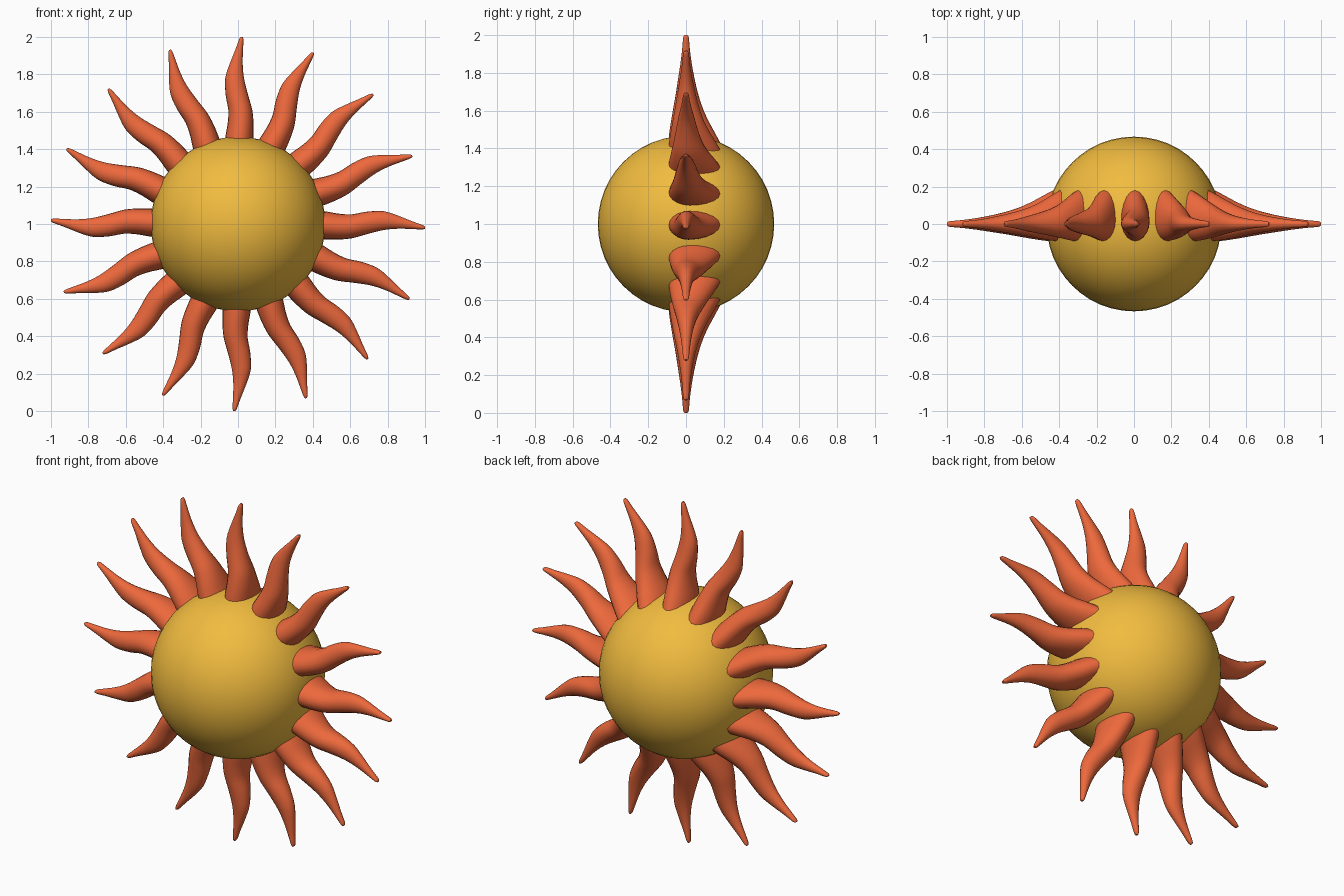
import bpy, bmesh, math
from mathutils import Vector

if "Cube" in bpy.data.objects:
    bpy.data.objects.remove(bpy.data.objects["Cube"])

RAYS = 16
SIDES = 20
CENTRE = (0, 0, 1)


def material(name, colour):
    m = bpy.data.materials.new(name)
    m.diffuse_color = (*colour, 1)
    m.use_nodes = True
    m.node_tree.nodes["Principled BSDF"].inputs["Base Color"].default_value = m.diffuse_color
    return m


gold = material("gold", (0.88, 0.50, 0.05))
orange = material("orange", (0.85, 0.14, 0.045))

# Round body
bpy.ops.mesh.primitive_uv_sphere_add(segments=48, ring_count=24, radius=0.467, location=CENTRE)
body = bpy.context.object
body.name = "sun_body"
body.data.materials.append(gold)
bpy.ops.object.shade_smooth()

# Flame stations: radius, sideways offset, half width, front y, back y
stations = [
    (0.40, -0.002, 0.078, -0.095, 0.195),
    (0.47, -0.008, 0.075, -0.090, 0.160),
    (0.54, -0.014, 0.069, -0.080, 0.122),
    (0.61, -0.012, 0.064, -0.068, 0.090),
    (0.69, 0.006, 0.060, -0.054, 0.064),
    (0.78, 0.018, 0.050, -0.040, 0.043),
    (0.86, 0.009, 0.034, -0.028, 0.029),
    (0.93, -0.006, 0.021, -0.020, 0.020),
    (0.985, -0.017, 0.012, -0.015, 0.015),
    (1.00, -0.020, 0.005, -0.008, 0.008),
]


def smooth_rows(rows, steps=3):
    """Catmull-Rom interpolation through the stations."""
    out = []
    for i in range(len(rows) - 1):
        p0, p1, p2, p3 = (rows[min(max(j, 0), len(rows) - 1)] for j in range(i - 1, i + 3))
        for s in range(steps):
            t = s / steps
            out.append([0.5 * (2 * b + (c - a) * t + (2 * a - 5 * b + 4 * c - d) * t ** 2
                               + (3 * b - a - 3 * c + d) * t ** 3)
                        for a, b, c, d in zip(p0, p1, p2, p3)])
    return out + [list(rows[-1])]


def flame_mesh():
    """Loft egg-shaped sections along the wavy flame."""
    bm = bmesh.new()
    rings = []
    for r, off, w, front, back in smooth_rows(stations):
        mid = 0.25 * (front + back)
        ring = []
        for k in range(SIDES):
            a = 2 * math.pi * k / SIDES
            c = math.cos(a)
            y = mid + c * ((back - mid) if c > 0 else (mid - front))
            ring.append(bm.verts.new(Vector((r, y, off + w * math.sin(a)))))
        rings.append(ring)
    for lo, hi in zip(rings, rings[1:]):
        for k in range(SIDES):
            n = (k + 1) % SIDES
            bm.faces.new((lo[k], lo[n], hi[n], hi[k]))
    bm.faces.new(rings[0])
    bm.faces.new(rings[-1])
    bmesh.ops.recalc_face_normals(bm, faces=bm.faces)
    for f in bm.faces:
        f.smooth = len(f.verts) == 4
    me = bpy.data.meshes.new("flame_ray")
    bm.to_mesh(me)
    bm.free()
    me.materials.append(orange)
    return me


# Ring of flame rays around the body
flame = flame_mesh()
for i in range(RAYS):
    ray = bpy.data.objects.new(f"flame_ray_{i + 1:02d}", flame)
    ray.location = CENTRE
    ray.rotation_euler = (0, 2 * math.pi * i / RAYS, 0)
    bpy.context.collection.objects.link(ray)
